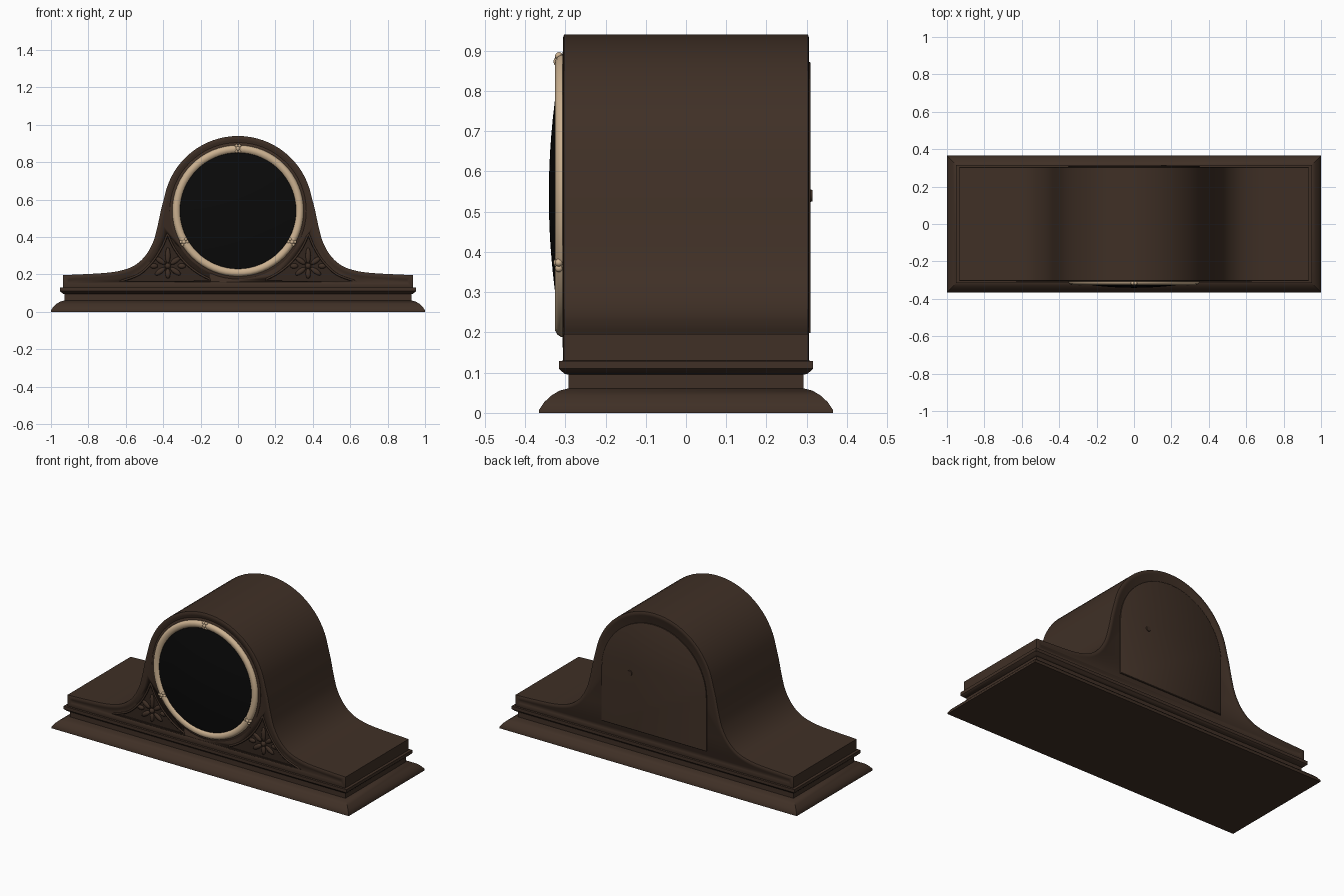
import bpy, bmesh, math
from mathutils import Matrix, Vector

cube = bpy.data.objects.get("Cube")
if cube:
    bpy.data.objects.remove(cube, do_unlink=True)


def material(name, color, rough):
    m = bpy.data.materials.new(name)
    m.use_nodes = True
    m.diffuse_color = (*color, 1)
    bsdf = m.node_tree.nodes["Principled BSDF"]
    bsdf.inputs["Base Color"].default_value = (*color, 1)
    bsdf.inputs["Roughness"].default_value = rough
    return m


WOOD = material("dark walnut", (0.05, 0.029, 0.019), 0.6)
SHADE = material("recessed walnut", (0.032, 0.019, 0.013), 0.7)
BRASS = material("pale brass", (0.6, 0.44, 0.28), 0.4)
BLACK = material("black glass", (0.003, 0.003, 0.003), 0.3)


def finish(name, bm, *mats, angle=35):
    bmesh.ops.recalc_face_normals(bm, faces=bm.faces)
    me = bpy.data.meshes.new(name)
    bm.to_mesh(me)
    bm.free()
    ob = bpy.data.objects.new(name, me)
    bpy.context.collection.objects.link(ob)
    for m in mats:
        me.materials.append(m)
    bpy.ops.object.select_all(action="DESELECT")
    ob.select_set(True)
    bpy.context.view_layer.objects.active = ob
    bpy.ops.object.shade_smooth_by_angle(angle=math.radians(angle))
    return ob


def prism(pts, y0, y1):
    """Extrude an x-z outline from y0 to y1."""
    bm = bmesh.new()
    face = bm.faces.new([bm.verts.new((x, y0, z)) for x, z in pts])
    out = bmesh.ops.extrude_face_region(bm, geom=[face])
    for v in out["geom"]:
        if isinstance(v, bmesh.types.BMVert):
            v.co.y = y1
    bmesh.ops.recalc_face_normals(bm, faces=bm.faces)
    return bm


def smooth_path(pts, steps=5):
    """Catmull-Rom curve through the points."""
    p = [Vector(q) for q in [pts[0], *pts, pts[-1]]]
    out = []
    for a, b, c, d in zip(p, p[1:], p[2:], p[3:]):
        for i in range(steps):
            t = i / steps
            out.append(0.5 * (2 * b + (c - a) * t + (2 * a - 5 * b + 4 * c - d) * t * t
                              + (3 * b - a - 3 * c + d) * t ** 3))
    return [tuple(v) for v in out] + [tuple(pts[-1])]


def arc(radius, start, end, n, cz=0.54):
    angles = [math.radians(start + (end - start) * i / n) for i in range(n + 1)]
    return [(radius * math.cos(a), cz + radius * math.sin(a)) for a in angles]


def face_cap(bm, side):
    return [f for f in bm.faces if f.normal.y * side > 0.9]


# stepped plinth: mitred rectangular rings of (half depth, height)
bm = bmesh.new()
profile = [(0.365, 0), (0.365, 0.008), (0.352, 0.027), (0.335, 0.043), (0.315, 0.055),
           (0.292, 0.061), (0.292, 0.095), (0.302, 0.097), (0.316, 0.11), (0.316, 0.129),
           (0.29, 0.131)]
rings = []
for d, z in profile:
    w = d + 0.635
    rings.append([bm.verts.new((sx * w, sy * d, z))
                  for sx, sy in ((-1, -1), (1, -1), (1, 1), (-1, 1))])
for lo, hi in zip(rings, rings[1:]):
    for i in range(4):
        j = (i + 1) % 4
        bm.faces.new((lo[i], lo[j], hi[j], hi[i]))
bm.faces.new(rings[0])
bm.faces.new(rings[-1])
finish("plinth", bm, WOOD)

# arched case with sweeping shoulders
half = arc(0.4, 90, 12, 16) + smooth_path(
    [(0.413, 0.54), (0.432, 0.45), (0.455, 0.37), (0.495, 0.3), (0.55, 0.25),
     (0.62, 0.222), (0.72, 0.207), (0.935, 0.196)])
half.append((0.935, 0.125))
outline = half + [(-x, z) for x, z in reversed(half[1:])]
bm = prism(outline, -0.303, 0.303)
for side in (-1, 1):
    for width, depth in ((0.008, 0.003), (0.014, 0), (0.006, -0.004)):
        cap = face_cap(bm, side)
        cap = [max(cap, key=lambda f: f.calc_area())]
        bmesh.ops.inset_region(bm, faces=cap, thickness=width, use_even_offset=True)
        # each step moves the remaining centre outward or inward
        for v in cap[0].verts:
            v.co.y += side * depth
        bm.normal_update()
case = finish("case", bm, WOOD, SHADE)

# curved triangular recesses beside the dial
outer = smooth_path([(0.63, 0.163), (0.53, 0.2), (0.455, 0.27), (0.405, 0.35), (0.378, 0.415)])
panel = outer + arc(0.395, -20, -67, 14) + [(0.15, 0.163)]
for s, side in ((1, "left"), (-1, "right")):
    pts = [(s * x, z) for x, z in panel]
    bm = prism(pts, -0.4, -0.288)
    for f in bm.faces:
        f.material_index = 1
    cutter = finish("recess_cutter", bm, WOOD, SHADE)
    cutter.hide_render = True
    bpy.ops.object.select_all(action="DESELECT")
    case.select_set(True)
    bpy.context.view_layer.objects.active = case
    mod = case.modifiers.new("recess", "BOOLEAN")
    mod.operation, mod.solver, mod.object = "DIFFERENCE", "EXACT", cutter
    bpy.ops.object.modifier_move_to_index(modifier=mod.name, index=0)
    bpy.ops.object.modifier_apply(modifier=mod.name)
    bpy.data.objects.remove(cutter, do_unlink=True)

    # bead framing the recess
    cu = bpy.data.curves.new(side + "_recess_bead", "CURVE")
    cu.dimensions = "3D"
    cu.bevel_depth, cu.bevel_resolution = 0.006, 2
    sp = cu.splines.new("POLY")
    sp.points.add(len(pts) - 1)
    for p, (x, z) in zip(sp.points, pts):
        p.co = (x, -0.301, z, 1)
    sp.use_cyclic_u = True
    cu.materials.append(WOOD)
    bpy.context.collection.objects.link(bpy.data.objects.new(cu.name, cu))

    # carved flower: petals fanned around a bud, with a low leaf pair
    bm = bmesh.new()
    centre = Vector((s * 0.375, -0.29, 0.245))
    petals = [(a, 0.05, 0.034) for a in (35, 145, 215, 325)]
    petals += [(90, 0.055, 0.045), (270, 0.04, 0.028), (180, 0.075, 0.022), (0, 0.075, 0.022)]
    for angle, reach, length in petals:
        a = math.radians(angle)
        m = (Matrix.Translation(centre + Vector((math.cos(a), 0, math.sin(a))) * reach)
             @ Matrix.Rotation(-a, 4, "Y") @ Matrix.Diagonal((length, 0.01, 0.014, 1)))
        bmesh.ops.create_icosphere(bm, subdivisions=2, radius=1, matrix=m)
    bmesh.ops.create_icosphere(bm, subdivisions=2, radius=0.016, matrix=Matrix.Translation(centre))
    finish(side + "_carved_flower", bm, WOOD, angle=60)


def lathe(name, prof, mat, n=64):
    """Turn (radius, y) points around the dial axis."""
    bm = bmesh.new()
    vs = [bm.verts.new((r, y, 0.54)) for r, y in prof]
    es = [bm.edges.new(p) for p in zip(vs, vs[1:])]
    bmesh.ops.spin(bm, geom=vs + es, cent=(0, 0, 0.54), axis=(0, 1, 0),
                   angle=math.tau, steps=n)
    bmesh.ops.remove_doubles(bm, verts=bm.verts, dist=0.0001)
    return finish(name, bm, mat)


# dial: wooden seat, brass ring and domed glass
lathe("dial_seat", [(0, -0.29), (0.365, -0.29), (0.365, -0.303), (0.355, -0.307), (0, -0.307)], WOOD)
lathe("bezel", [(0.351, -0.3), (0.351, -0.311), (0.345, -0.32), (0.336, -0.325), (0.324, -0.324),
                (0.314, -0.319), (0.306, -0.308), (0.306, -0.3)], BRASS)
lathe("glass", [(0.32, -0.305)] + [(0.31 * (1 - i / 8), -0.341 + 0.026 * (1 - i / 8) ** 2)
                                   for i in range(9)], BLACK)

# three brass rosettes on the bezel
for i, angle in enumerate((90, 210, 330)):
    a = math.radians(angle)
    spot = Vector((0.333 * math.cos(a), -0.316, 0.54 + 0.333 * math.sin(a)))
    bm = bmesh.new()
    for k in range(6):
        b = math.tau * k / 6
        off = Vector((math.cos(b), 0, math.sin(b))) * 0.016
        bmesh.ops.create_icosphere(bm, subdivisions=2, radius=0.01,
                                   matrix=Matrix.Translation(spot + off))
    bmesh.ops.create_icosphere(bm, subdivisions=2, radius=0.014, matrix=Matrix.Translation(spot))
    finish(f"bezel_rosette_{i + 1}", bm, BRASS, angle=60)

# arched back door with its small knob
door = arc(0.352, 0, 180, 32, 0.52) + [(-0.352, 0.198), (0.352, 0.198)]
bm = prism(door, 0.29, 0.308)
cap = face_cap(bm, 1)
bmesh.ops.inset_region(bm, faces=cap, thickness=0.004, depth=0.002)
finish("back_door", bm, WOOD)
bm = bmesh.new()
bmesh.ops.create_cone(bm, cap_ends=True, segments=20, radius1=0.018, radius2=0.014, depth=0.012,
                      matrix=Matrix.Translation((0.16, 0.308, 0.54))
                      @ Matrix.Rotation(-math.pi / 2, 4, "X"))
finish("door_knob", bm, WOOD)
